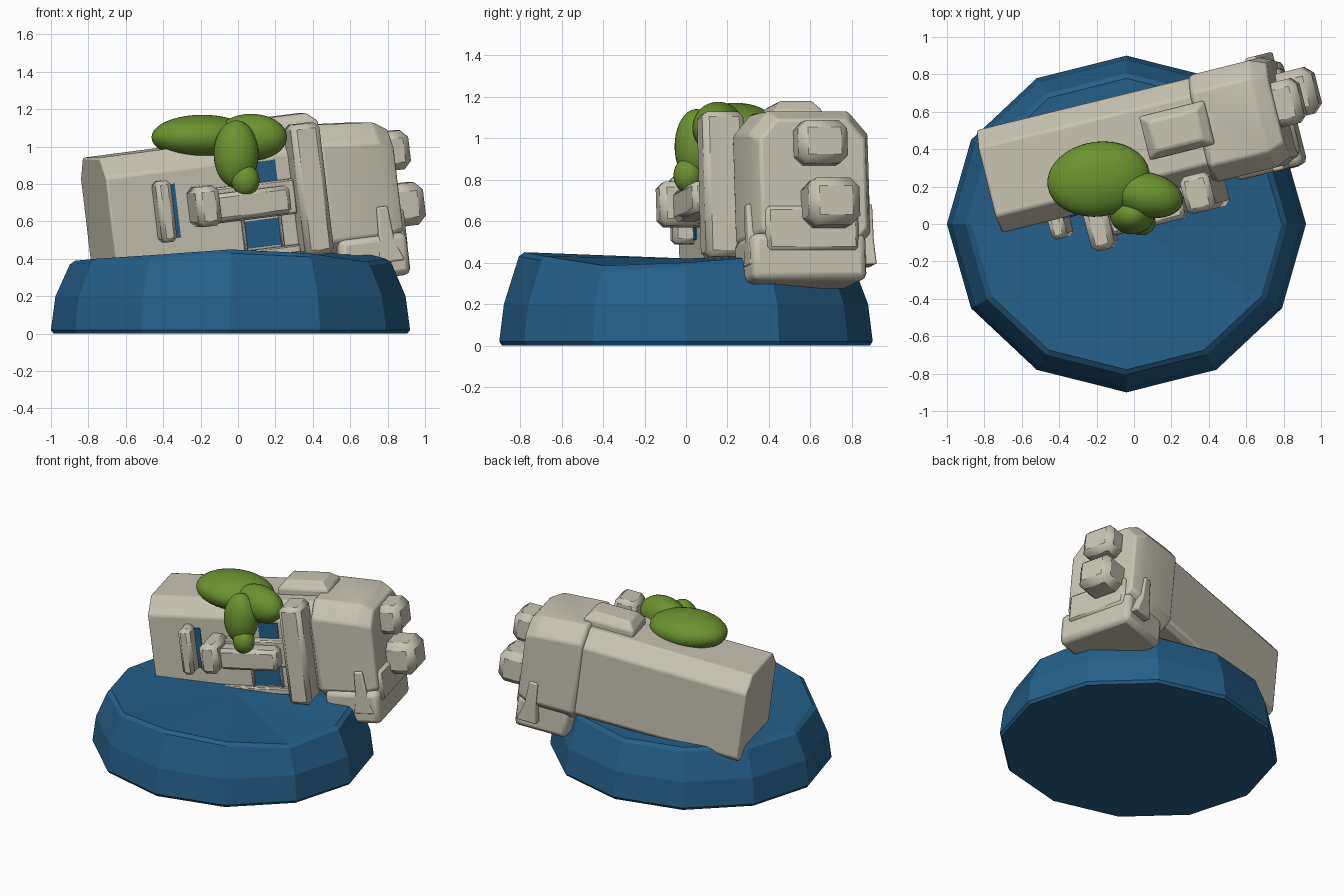
import bpy, bmesh, math
from mathutils import Matrix, Vector

if "Cube" in bpy.data.objects:
    bpy.data.objects.remove(bpy.data.objects["Cube"])


def material(name, color):
    m = bpy.data.materials.new(name)
    m.diffuse_color = (*color, 1)
    m.use_nodes = True
    m.node_tree.nodes["Principled BSDF"].inputs["Base Color"].default_value = m.diffuse_color
    return m


BLUE = material("deep blue", (0.018, 0.115, 0.25))
BEIGE = material("warm grey", (0.58, 0.55, 0.45))
GREEN = material("leaf green", (0.15, 0.29, 0.03))

# Frame of the tilted pod: a = along its length, v = across, h = up
POD = (Matrix.Translation((0, 0, 0.7)) @ Matrix.Rotation(math.radians(14), 4, 'Z')
       @ Matrix.Rotation(math.radians(-7), 4, 'Y'))


def finish(name, bm, mat, matrix=None, bevel=0, segments=2, angle=30):
    bmesh.ops.recalc_face_normals(bm, faces=bm.faces)
    me = bpy.data.meshes.new(name)
    bm.to_mesh(me)
    bm.free()
    me.materials.append(mat)
    ob = bpy.data.objects.new(name, me)
    bpy.context.collection.objects.link(ob)
    if matrix:
        ob.matrix_world = matrix
    if bevel:
        mod = ob.modifiers.new("bevel", 'BEVEL')
        mod.width, mod.segments = bevel, segments
        mod.limit_method = 'ANGLE'
        mod.angle_limit = math.radians(25)
    if angle:
        bpy.ops.object.select_all(action='DESELECT')
        ob.select_set(True)
        bpy.context.view_layer.objects.active = ob
        bpy.ops.object.shade_smooth_by_angle(angle=math.radians(angle))
    return ob


def loft(name, rings, mat, matrix=None, **kw):
    """Skin a list of equal-length point rings and cap both ends."""
    bm = bmesh.new()
    vs = [[bm.verts.new(p) for p in r] for r in rings]
    n = len(vs[0])
    for r, s in zip(vs, vs[1:]):
        for i in range(n):
            bm.faces.new((r[i], r[(i + 1) % n], s[(i + 1) % n], s[i]))
    bm.faces.new(vs[0])
    bm.faces.new(vs[-1])
    return finish(name, bm, mat, matrix, **kw)


def octagon(a, v0, v1, h0, h1, top, bottom):
    """Chamfered cross-section at length a."""
    return [(a, v0, h0 + bottom), (a, v0 + bottom, h0), (a, v1 - bottom, h0), (a, v1, h0 + bottom),
            (a, v1, h1 - top), (a, v1 - top * .85, h1), (a, v0 + top * .85, h1), (a, v0, h1 - top)]


def box(name, a, v, h, mat=BEIGE, bevel=0.02, segments=1):
    bm = bmesh.new()
    bmesh.ops.create_cube(bm, size=1)
    for p in bm.verts:
        p.co = Vector([lo + (c + .5) * (hi - lo) for c, (lo, hi) in zip(p.co, (a, v, h))])
    return finish(name, bm, mat, POD, bevel=bevel, segments=segments)


# Twelve-sided base with an uneven top rim
rim = [.40, .43, .42, .41, .41, .40, .39, .40, .42, .45, .43, .385]
bm = bmesh.new()
rings = []
for k, r in enumerate((.985, 1, .975, .895, .865)):
    ring = []
    for i in range(12):
        t = i * math.pi / 6
        z = (0, .02, .2, rim[i] - .02, rim[i])[k]
        ring.append(bm.verts.new((-.04 + .96 * r * math.cos(t), .9 * r * math.sin(t), z)))
    rings.append(ring)
for r, s in zip(rings, rings[1:]):
    for i in range(12):
        bm.faces.new((r[i], r[(i + 1) % 12], s[(i + 1) % 12], s[i]))
bm.faces.new(rings[0])
centre = bm.verts.new((-.04, 0, .42))
for i in range(12):
    bm.faces.new((rings[-1][i], rings[-1][(i + 1) % 12], centre))
finish("base", bm, BLUE, angle=0)

# Long pod body and the engine block at its rear
loft("pod_body", [octagon(-.675, .125, .69, -.30, .325, .11, .03),
                  octagon(.55, .125, .685, -.30, .33, .11, .03)],
     BEIGE, POD, bevel=.012)
loft("engine_block", [octagon(.50, .125, .685, -.32, .33, .11, .06),
                      octagon(.52, .11, .70, -.34, .355, .11, .07),
                      octagon(.84, .11, .70, -.34, .33, .11, .07),
                      octagon(.925, .145, .665, -.31, .28, .10, .06)],
     BEIGE, POD, bevel=.012)

# Lower tank with upright fins at its rear corners
box("lower_tank", (.55, .93), (.09, .66), (-.50, -.27), bevel=.035, segments=2)
box("tank_rear_plate", (.84, .945), (.16, .62), (-.36, -.14), bevel=.02)
for i, v in enumerate((.115, .675)):
    flare = [((.74 - w), v, h) for w, h in ((0, 0),)]
    loft(f"tank_fin_{i}",
         [[(.80 - w * .5, v - d, h), (.80 + w, v - d, h), (.80 + w, v + .04, h), (.80 - w * .5, v + .04, h)]
          for w, d, h in ((.10, .03, -.42), (.055, .025, -.30), (.04, .025, -.12))],
         BEIGE, POD, bevel=.01)

# Rear nozzles
box("upper_nozzle", (.88, 1.06), (.31, .555), (.055, .265), bevel=.04)
box("lower_nozzle", (.88, 1.115), (.34, .595), (-.25, -.02), bevel=.045)

# Roof hatch, tapered towards its top
loft("roof_hatch", [[(a0, v0, h), (a1, v0, h), (a1, v1, h), (a0, v1, h)]
                    for a0, a1, v0, v1, h in ((.21, .57, .31, .55, .30), (.21, .57, .31, .55, .37),
                                              (.26, .52, .35, .51, .42))],
     BEIGE, POD, bevel=.012)

# Front door panel, slat and handle
box("door_panel", (.335, .495), (-.025, .18), (-.33, .375), bevel=.028)
box("front_slat", (-.43, -.345), (.02, .15), (-.165, .165), bevel=.022)
box("handle_bar", (-.13, .285), (-.035, .09), (-.09, .06), bevel=.022)
box("handle_knob", (-.245, -.115), (-.095, .15), (-.105, .11), bevel=.03)
box("front_sill", (-.32, .34), (.095, .14), (-.31, -.265), bevel=.008)
box("handle_mount", (-.12, .34), (.07, .15), (-.10, .09), bevel=.01)

# Blue window plates on the front side
for i, (a, h) in enumerate((((.05, .24), (-.255, -.11)), ((.12, .26), (.09, .20)),
                            ((-.345, -.305), (-.15, .14)))):
    box(f"window_{i}", a, (.118, .127), h, BLUE, bevel=0)

# Window frame around the lower pane
for i, (a, h) in enumerate((((.035, .05), (-.265, -.10)), ((.24, .255), (-.265, -.10)))):
    box(f"window_frame_{i}", a, (.105, .14), h, bevel=.004)

# Overgrown foliage: overlapping smooth blobs
for i, (c, r, turn) in enumerate((((-.19, .24, 1.05), (.275, .2, .12), 8),
                                  ((.07, .155, 1.05), (.195, .12, .125), -12),
                                  ((-.01, .05, .96), (.12, .105, .18), 0),
                                  ((.04, .01, .82), (.075, .07, .085), 0))):
    bm = bmesh.new()
    bmesh.ops.create_uvsphere(bm, u_segments=32, v_segments=20, radius=1)
    finish(f"foliage_{i}", bm, GREEN,
           Matrix.Translation(c) @ Matrix.Rotation(math.radians(turn), 4, 'Z')
           @ Matrix.Diagonal((*r, 1)), angle=60)
